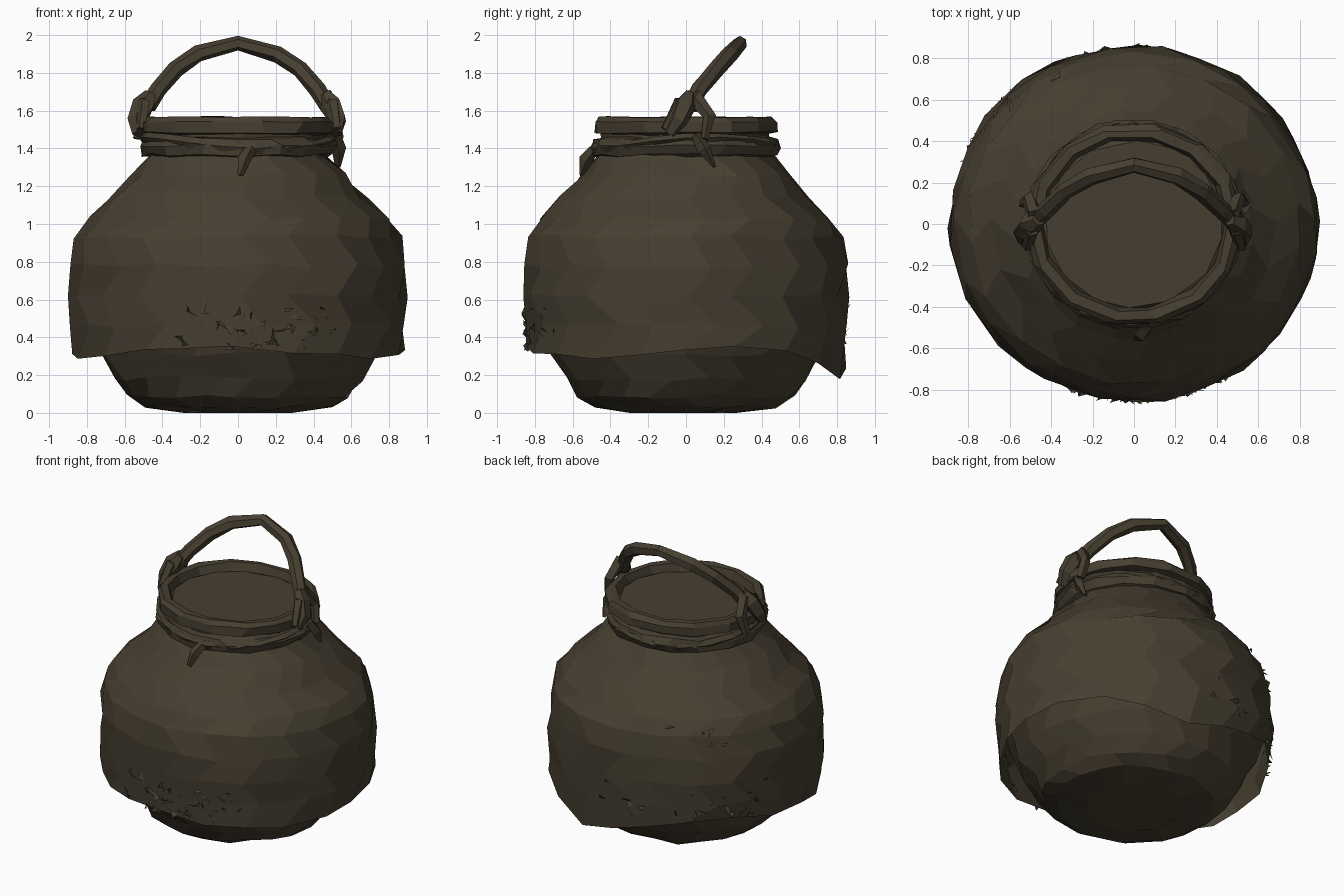
import bpy, bmesh, math, random
from mathutils import Vector

if "Cube" in bpy.data.objects:
    bpy.data.objects.remove(bpy.data.objects["Cube"], do_unlink=True)

rng = random.Random(4)
COLOR = (0.062, 0.049, 0.030, 1)
clay = bpy.data.materials.new("dark_brown_leather")
clay.use_nodes = True
clay.diffuse_color = COLOR
bsdf = clay.node_tree.nodes["Principled BSDF"]
bsdf.inputs["Base Color"].default_value = COLOR
bsdf.inputs["Roughness"].default_value = 0.9


def finish(name, bm):
    bmesh.ops.recalc_face_normals(bm, faces=bm.faces)
    mesh = bpy.data.meshes.new(name)
    bm.to_mesh(mesh)
    bm.free()
    mesh.materials.append(clay)
    obj = bpy.data.objects.new(name, mesh)
    bpy.context.collection.objects.link(obj)
    return obj


def skin(bm, rings, closed):
    """Bridge successive vertex rings with quads."""
    n = len(rings[0])
    for k in range(len(rings) if closed else len(rings) - 1):
        a, b = rings[k], rings[(k + 1) % len(rings)]
        for i in range(n):
            j = (i + 1) % n
            bm.faces.new((a[i], a[j], b[j], b[i]))


def lathe(name, profile, sides=20, wobble=0.012, squash=1.0, closed=False,
          caps=(), hem=None):
    """Turn (radius, z) points round z with slight unevenness."""
    bm = bmesh.new()
    rings = []
    for k, (r, z) in enumerate(profile):
        ring = []
        for i in range(sides):
            a = math.tau * (i + rng.uniform(-0.15, 0.15) + 0.5 * (k % 2) * (not closed)) / sides
            rr = r + rng.uniform(-wobble, wobble)
            h = hem(a) if hem and k == 0 else z + rng.uniform(-wobble, wobble)
            ring.append(bm.verts.new((rr * math.cos(a), rr * squash * math.sin(a), max(0, h))))
        rings.append(ring)
    skin(bm, rings, closed)
    for c in caps:
        bm.faces.new(rings[c])
    return finish(name, bm)


def tube(name, points, radii, sides=5, closed=False, wobble=0.008):
    """Faceted rope along a list of points."""
    bm = bmesh.new()
    pts = [Vector(p) for p in points]
    n = len(pts)
    rings = []
    for k, p in enumerate(pts):
        ahead = pts[(k + 1) % n] if closed or k < n - 1 else p
        behind = pts[k - 1] if closed or k > 0 else p
        t = (ahead - behind).normalized()
        ref = Vector((0, 1, 0)) if abs(t.y) < 0.8 and not closed else Vector((0, 0, 1))
        u = t.cross(ref).normalized()
        v = t.cross(u)
        r = radii[k] if isinstance(radii, (list, tuple)) else radii
        ring = []
        for i in range(sides):
            a = math.tau * i / sides
            q = p + (u * math.cos(a) + v * math.sin(a)) * (r + rng.uniform(-wobble, wobble))
            ring.append(bm.verts.new(q))
        rings.append(ring)
    skin(bm, rings, closed)
    if not closed:
        bm.faces.new(rings[0])
        bm.faces.new(rings[-1])
    return finish(name, bm)


# Rounded lower pot, running up inside the wrap
lathe("pot_base", [(0.30, 0.004), (0.50, 0.035), (0.585, 0.09), (0.66, 0.18),
                   (0.735, 0.31), (0.80, 0.45), (0.86, 0.62)], squash=0.97, caps=(0,))


# Leather wrap with an uneven, loose hem that droops at the back
def hem_height(a):
    droop = max(0, math.cos(a - math.radians(75))) ** 12
    return 0.32 + 0.02 * math.sin(3 * a + 0.5) - 0.11 * droop + rng.uniform(-0.015, 0.015)


WRAP = [(0.875, 0.3), (0.885, 0.46), (0.89, 0.62), (0.885, 0.78), (0.86, 0.93),
        (0.80, 1.03), (0.68, 1.14), (0.57, 1.26), (0.485, 1.36), (0.455, 1.43), (0.46, 1.50)]
lathe("leather_wrap", WRAP, squash=0.97, hem=hem_height)

# Neck binding, rim and lid
lathe("neck_binding", [(0.45, 1.35), (0.51, 1.365), (0.525, 1.41), (0.505, 1.455), (0.45, 1.46)],
      sides=16, squash=0.97, closed=True)
lathe("rim", [(0.45, 1.47), (0.525, 1.485), (0.525, 1.54), (0.50, 1.565), (0.455, 1.565),
              (0.435, 1.50)], sides=14, wobble=0.006, squash=0.94, closed=True)
lathe("lid", [(0.45, 1.50), (0.43, 1.515)], sides=14, wobble=0.0, squash=0.94, caps=(1,))

# Cord wound loosely round the neck
cord = []
for i in range(18):
    a = math.tau * i / 18
    cord.append((0.50 * math.cos(a), 0.485 * math.sin(a), 1.43 + 0.03 * math.sin(2 * a + 1)))
tube("neck_cord", cord, 0.026, closed=True)

# Arched handle, leaning back
half = [(0.475, 0.02, 1.62), (0.42, 0.07, 1.71), (0.33, 0.16, 1.82), (0.21, 0.23, 1.90)]
arch = [(-x, y, z) for x, y, z in half] + [(0, 0.285, 1.958)] + half[::-1]
tube("handle", arch, [0.045] * 4 + [0.04] + [0.045] * 4, sides=6, wobble=0.005)

# Knots and wrapped loops where the handle meets the rim
for s, side in ((1, "left"), (-1, "right")):
    tube(side + "_knot", [(s * 0.52, -0.09, 1.48), (s * 0.53, -0.04, 1.55), (s * 0.495, 0.0, 1.63),
                          (s * 0.46, 0.02, 1.69)], [0.035, 0.05, 0.06, 0.035])
    tube(side + "_loop", [(s * 0.52, -0.11, 1.50), (s * 0.50, -0.03, 1.64), (s * 0.475, 0.05, 1.67),
                          (s * 0.51, 0.12, 1.57), (s * 0.53, 0.10, 1.45)],
         [0.025, 0.04, 0.045, 0.035, 0.025])

# Loose cord ends
tube("left_cord_end", [(0.51, 0.05, 1.47), (0.535, 0.10, 1.40), (0.53, 0.15, 1.30)],
     [0.03, 0.035, 0.012], sides=4)
tube("front_cord_end", [(0.07, -0.49, 1.40), (0.04, -0.53, 1.34), (0.01, -0.56, 1.26)],
     [0.03, 0.035, 0.01], sides=4)


# Torn slivers lifting off the worn parts of the wrap
def wrap_radius(z):
    for (r0, z0), (r1, z1) in zip(WRAP, WRAP[1:]):
        if z0 <= z <= z1:
            return r0 + (r1 - r0) * (z - z0) / (z1 - z0)
    return WRAP[0][0]


def tatters(name, count, angles, heights):
    bm = bmesh.new()
    for _ in range(count):
        a = math.radians(rng.uniform(*angles))
        z = rng.uniform(*heights)
        corners = []
        for lift in (-0.012, -0.012, 0.012):
            b = a + rng.uniform(-0.05, 0.05)
            h = z + rng.uniform(-0.035, 0.035)
            r = wrap_radius(h) + lift
            corners.append(bm.verts.new((r * math.cos(b), 0.97 * r * math.sin(b), h)))
        bm.faces.new(corners)
    finish(name, bm)


tatters("front_tatters", 40, (250, 305), (0.34, 0.56))
tatters("back_tatters", 30, (85, 160), (0.34, 0.62))
tatters("shoulder_tatters", 6, (100, 160), (0.85, 1.05))
